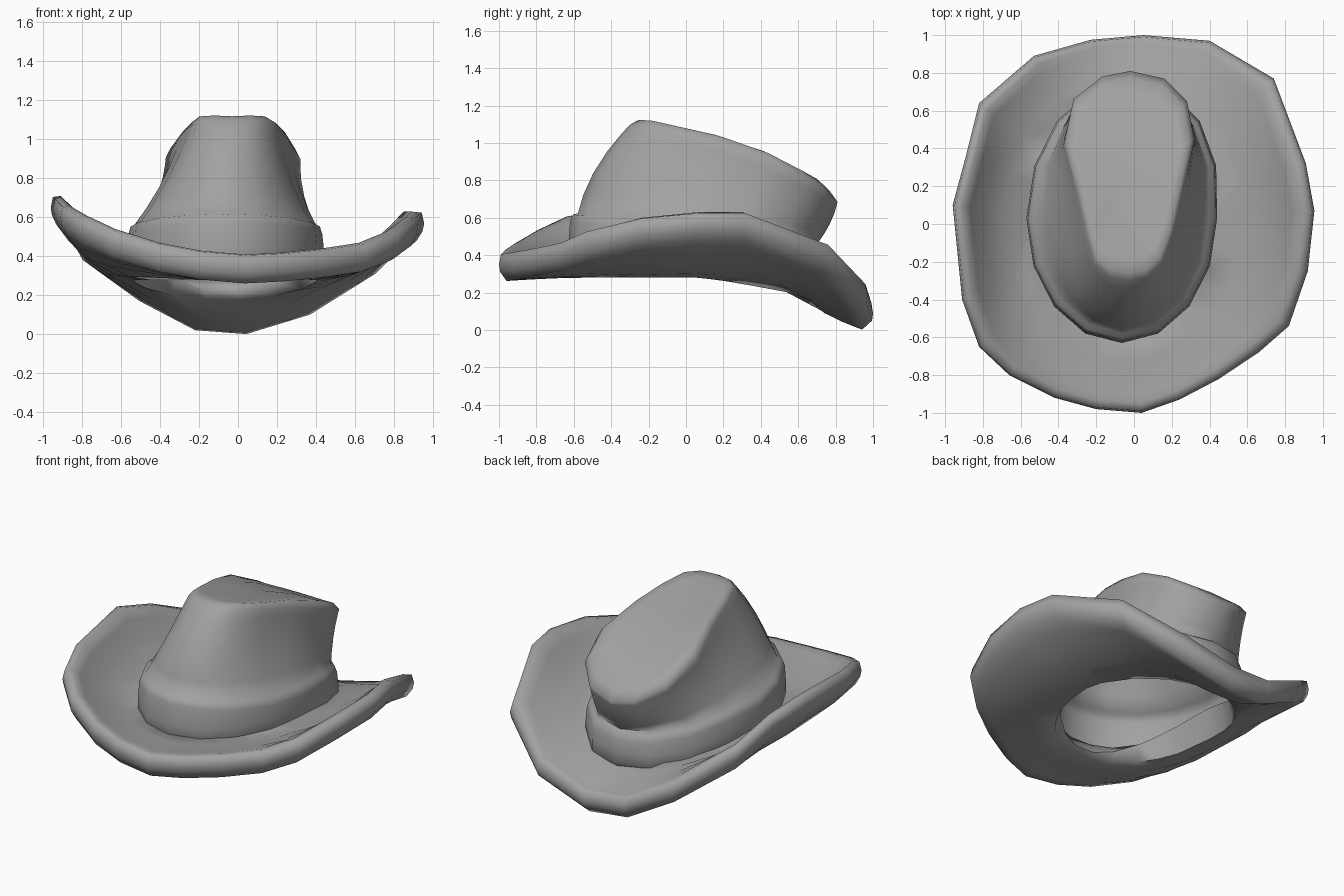
import bpy, math

if "Cube" in bpy.data.objects:
    bpy.data.objects.remove(bpy.data.objects["Cube"])

CX, CY, RX, RY = -0.065, 0.03, 0.505, 0.66   # head ellipse shared by brim and crown

felt = bpy.data.materials.new("grey_felt")
felt.diffuse_color = (0.36, 0.36, 0.36, 1)
felt.use_nodes = True
felt.node_tree.nodes["Principled BSDF"].inputs["Base Color"].default_value = felt.diffuse_color


def interp(keys, v):
    if v <= keys[0][0]:
        return keys[0][1]
    for (a, za), (b, zb) in zip(keys, keys[1:]):
        if v <= b:
            return za + (zb - za) * (v - a) / (b - a)
    return keys[-1][1]


def loft(name, rings, loop=False, tip=None):
    n = len(rings[0])
    m = len(rings)
    verts = [p for r in rings for p in r]
    faces = []
    for k in range(m if loop else m - 1):
        a, b = k * n, ((k + 1) % m) * n
        for i in range(n):
            j = (i + 1) % n
            faces.append((a + i, a + j, b + j, b + i))
    if tip:
        verts.append(tip)
        last = (m - 1) * n
        faces += [(last + i, last + (i + 1) % n, len(verts) - 1) for i in range(n)]
    me = bpy.data.meshes.new(name)
    me.from_pydata(verts, [], faces)
    me.materials.append(felt)
    ob = bpy.data.objects.new(name, me)
    bpy.context.collection.objects.link(ob)
    bpy.ops.object.select_all(action='DESELECT')
    ob.select_set(True)
    bpy.context.view_layer.objects.active = ob
    bpy.ops.object.mode_set(mode='EDIT')
    bpy.ops.mesh.select_all(action='SELECT')
    bpy.ops.mesh.normals_make_consistent(inside=False)
    bpy.ops.object.mode_set(mode='OBJECT')
    bpy.ops.object.shade_smooth_by_angle(angle=math.radians(75))
    return ob


def ellipse(a, s):
    return CX + RX * s * math.cos(a), CY + RY * s * math.sin(a)


def head(a, s):
    # outer foot of the crown: the rear half is longer and leans to the right
    x, y = ellipse(a, s)
    back = max(0.0, math.sin(a))
    return x + 0.05 * back + 0.04 * back * math.cos(a), y + 0.07 * back


def base_z(y):
    return interp([(-0.6, 0.28), (0.1, 0.28), (0.45, 0.22), (0.65, 0.18)], y)


# Brim: rim outline (x, y, top height) from the front, counter-clockwise
rim = [(0.04, -1.0, .41), (.24, -.93, .42), (.45, -.82, .44), (.66, -.68, .47),
       (.82, -.54, .53), (.92, -.25, .60), (.955, .07, .63), (.91, .32, .63),
       (.74, .77, .46), (.40, .97, .25), (.05, 1.0, .15), (-.23, .975, .17),
       (-.53, .89, .32), (-.82, .64, .53), (-.89, .36, .65), (-.96, .1, .71),
       (-.91, -.4, .66), (-.82, -.65, .61), (-.66, -.80, .54), (-.42, -.92, .47),
       (-.20, -.98, .43)]


def brim_angle(x, y):
    return math.atan2((y - CY) / RY, (x - CX) / RX)


def brim_ring(f, drop, upper):
    ring = []
    for x, y, top in rim:
        t, edge = f, (0.88 if upper else 0.93)
        bx, by = ellipse(brim_angle(x, y), 0.94)
        if not upper and t < 0.95:      # the rear lip is rolled further under
            k = interp([(0.2, 0.9), (0.5, 1.0)], top)
            t, edge = t * k, edge * k
        if t >= edge - 1e-6:
            z = top - drop
        else:
            z0 = base_z(by) + (0.10 if upper else 0)
            p = interp([(0.2, 0.9 if upper else 0.6), (0.6, 2.0)], top)
            z = z0 + (top - drop - z0) * (t / edge) ** p
        ring.append((bx + (x - bx) * t, by + (y - by) * t, z))
    return ring


def opening_ring():
    # underside rolls up into the head opening, most at the sides
    ring = []
    for x, y, _ in rim:
        a = brim_angle(x, y)
        px, py = ellipse(a, 0.88)
        ring.append((px, py, base_z(py) + 0.02 + 0.17 * math.cos(a) ** 2))
    return ring


loft("brim", [brim_ring(0, 0, True), brim_ring(.35, 0, True), brim_ring(.6, 0, True),
              brim_ring(.78, 0, True), brim_ring(.88, 0, True), brim_ring(.975, .005, True),
              brim_ring(1, .06, True), brim_ring(.985, .10, False), brim_ring(.93, .148, False),
              brim_ring(.8, .148, False), brim_ring(.6, .148, False),
              brim_ring(.3, .148, False), brim_ring(0, .148, False),
              opening_ring()], loop=True)

# Crown: shoulder outline, narrow at the front and wide at the back
shoulder = [(-.03, -.30), (.07, -.28), (.15, -.21), (.21, -.05), (.26, .17), (.32, .45),
            (.28, .65), (.16, .77), (-.02, .81), (-.17, .78), (-.32, .66), (-.37, .43),
            (-.30, .15), (-.25, -.07), (-.21, -.21), (-.13, -.28)]
angles = [math.radians(-90 + 22.5 * i) for i in range(16)]


def top_z(y):
    return interp([(-.31, 1.11), (-.22, 1.13), (.17, 1.04), (.43, .95), (.7, .81), (.81, .70)], y)


def band_z(y):
    return interp([(-.63, .62), (-.1, .56), (.3, .54), (.75, .45)], y)


def head_ring(s, z):
    return [(*head(a, s), z(head(a, s)[1])) for a in angles]


def wall_ring(t):
    # side walls pinch in while the front bulges out
    ring = []
    for a, (x, y) in zip(angles, shoulder):
        bx, by = head(a, 0.92)
        k = 4 * t * (1 - t)
        z0 = band_z(by) + .01
        z1 = top_z(y) - 0.03 * math.cos(a) ** 2 - 0.015
        ring.append((bx + (x - bx) * t - 0.025 * k * math.cos(a),
                     by + (y - by) * t + (0.045 if math.sin(a) < 0 else 0.015) * k * math.sin(a),
                     z0 + (z1 - z0) * t))
    return ring


def top_ring(s):
    ring = []
    for x, y in shoulder:
        px, py = -.03 + (x + .03) * s, .25 + (y - .25) * s
        dish = 0.03 * (1 - s * s) * interp([(-.2, 1), (.3, .3)], py)
        ring.append((px, py, top_z(py) + 0.002 - dish))
    return ring


# One shell: swollen band at the foot, walls, rolled shoulder and dished top
loft("crown", [head_ring(.96, lambda y: base_z(y) + .05),
               head_ring(1.0, lambda y: base_z(y) + .09),
               head_ring(1.0, lambda y: base_z(y) + .16),
               head_ring(.985, lambda y: band_z(y) - .04),
               head_ring(.96, band_z),
               wall_ring(0), wall_ring(.2), wall_ring(.45), wall_ring(.7),
               wall_ring(.9), wall_ring(1), top_ring(.93), top_ring(.8),
               top_ring(.45)], tip=(-.03, .25, top_z(.25) - .012))
